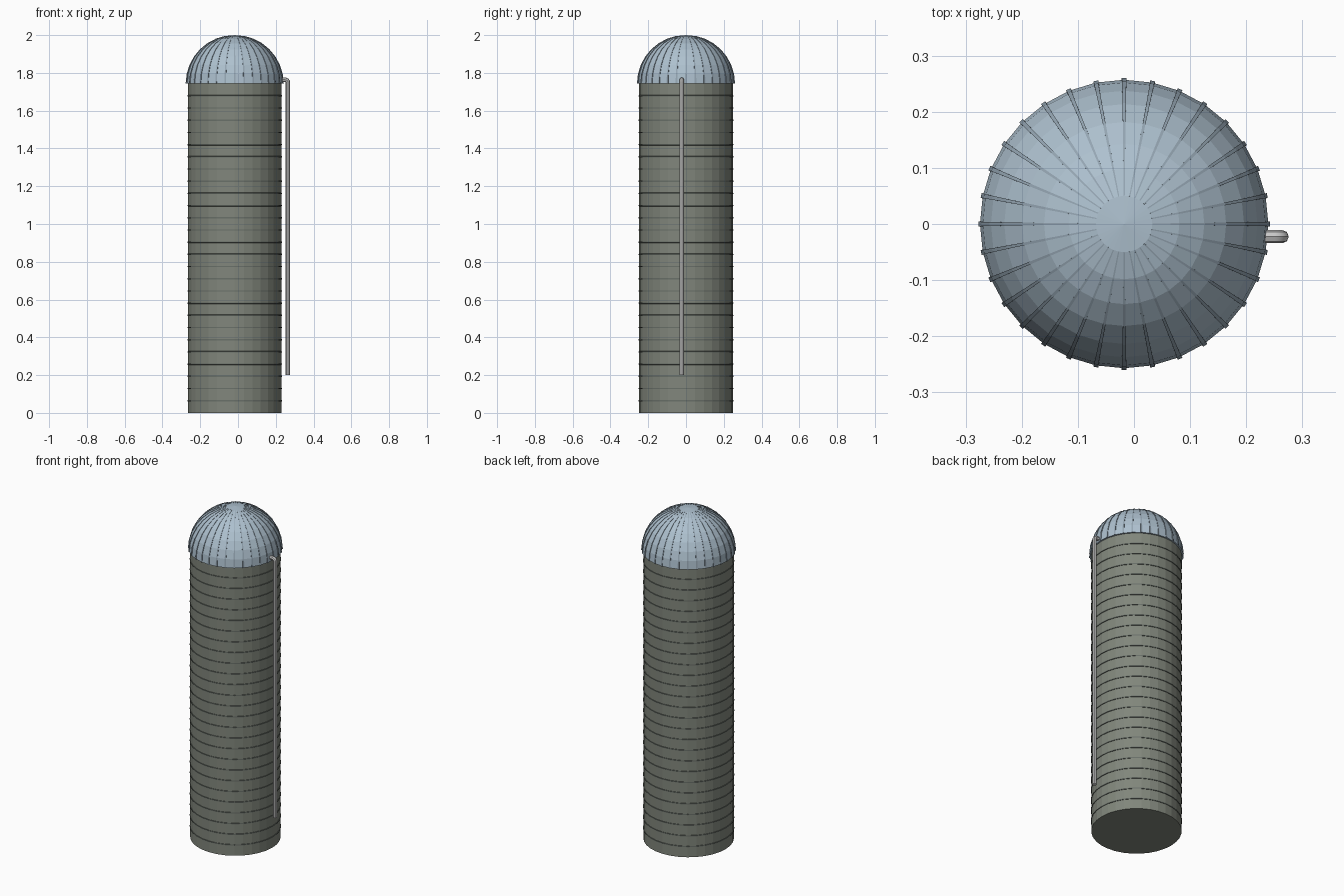
import bpy, bmesh
from math import sin, cos, pi
from mathutils import Vector

if "Cube" in bpy.data.objects:
    bpy.data.objects.remove(bpy.data.objects["Cube"])

CX = -0.0175      # silo axis
BASE = 1.743      # dome springing height
SEG = 32


def material(name, col):
    m = bpy.data.materials.new(name)
    m.diffuse_color = (*col, 1)
    m.use_nodes = True
    m.node_tree.nodes["Principled BSDF"].inputs["Base Color"].default_value = m.diffuse_color
    return m


concrete = material("concrete", (0.22, 0.24, 0.20))
band = material("band_steel", (0.14, 0.16, 0.14))
metal = material("dome_metal", (0.42, 0.53, 0.62))
rib_metal = material("rib_metal", (0.30, 0.38, 0.45))
pipe_metal = material("pipe_metal", (0.62, 0.62, 0.60))


def finish(name, bm, mat):
    bmesh.ops.remove_doubles(bm, verts=bm.verts, dist=1e-5)
    bmesh.ops.recalc_face_normals(bm, faces=bm.faces)
    me = bpy.data.meshes.new(name)
    bm.to_mesh(me)
    bm.free()
    me.materials.append(mat)
    ob = bpy.data.objects.new(name, me)
    bpy.context.collection.objects.link(ob)
    return ob


def lathe(bm, profile, closed=False):
    """Revolve (radius, z) points around the silo axis."""
    vs = [bm.verts.new((CX + r, 0, z)) for r, z in profile]
    n = len(vs)
    edges = [bm.edges.new((vs[i], vs[(i + 1) % n])) for i in range(n if closed else n - 1)]
    bmesh.ops.spin(bm, geom=vs + edges, cent=(CX, 0, 0), axis=(0, 0, 1),
                   angle=2 * pi, steps=SEG)


# Cylindrical body
bm = bmesh.new()
lathe(bm, [(0, 0), (0.248, 0), (0.248, BASE), (0, BASE)])
finish("silo_body", bm, concrete)

# Thin steel hoops round the body
bm = bmesh.new()
step = BASE / 27
for i in range(1, 27):
    z = i * step
    lathe(bm, [(0.246, z - 0.004), (0.2505, z - 0.003), (0.2505, z + 0.003), (0.246, z + 0.004)], True)
finish("hoops", bm, band)

# Hemispherical dome
R = 0.257
bm = bmesh.new()
lathe(bm, [(0, BASE)] + [(R * cos(i * pi / 16), BASE + R * sin(i * pi / 16)) for i in range(8)]
      + [(0, BASE + R)])
finish("dome", bm, metal)

# Standing seams, fading into the dome towards the crown
bm = bmesh.new()
for k in range(SEG):
    a = 2 * pi * k / SEG
    out, side = Vector((cos(a), sin(a), 0)), Vector((-sin(a), cos(a), 0))
    rows = []
    for i in range(8):
        t = i * pi / 16
        d = out * cos(t) + Vector((0, 0, sin(t)))
        o = Vector((CX, 0, BASE))
        w = 0.0045 - 0.0035 * i / 7
        h = R + 0.003 - 0.002 * i / 7
        rows.append([bm.verts.new(o + d * r + side * s)
                     for r, s in ((R - 0.004, -w), (h, -w), (h, w), (R - 0.004, w))])
    for p, q in zip(rows, rows[1:]):
        for j in range(4):
            bm.faces.new((p[j], p[(j + 1) % 4], q[(j + 1) % 4], q[j]))
    bm.faces.new(rows[0])
    bm.faces.new(rows[-1])
finish("dome_seams", bm, rib_metal)

# Filler pipe with a rounded elbow into the dome
cu = bpy.data.curves.new("filler_pipe", 'CURVE')
cu.dimensions = '3D'
cu.bevel_depth = 0.0118
cu.bevel_resolution = 2
cu.use_fill_caps = True
px, pz, er = 0.264, 1.764, 0.014
path = [(px, 0.2)] + [(px - er + er * cos(i * pi / 8), pz - er + er * sin(i * pi / 8)) for i in range(5)] + [(0.225, pz)]
sp = cu.splines.new('POLY')
sp.points.add(len(path) - 1)
for p, (x, z) in zip(sp.points, path):
    p.co = (x, -0.0225, z, 1)
pipe = bpy.data.objects.new("filler_pipe", cu)
bpy.context.collection.objects.link(pipe)
cu.materials.append(pipe_metal)
bpy.context.view_layer.objects.active = pipe
pipe.select_set(True)
bpy.ops.object.convert(target='MESH')
bpy.ops.object.shade_smooth_by_angle()
